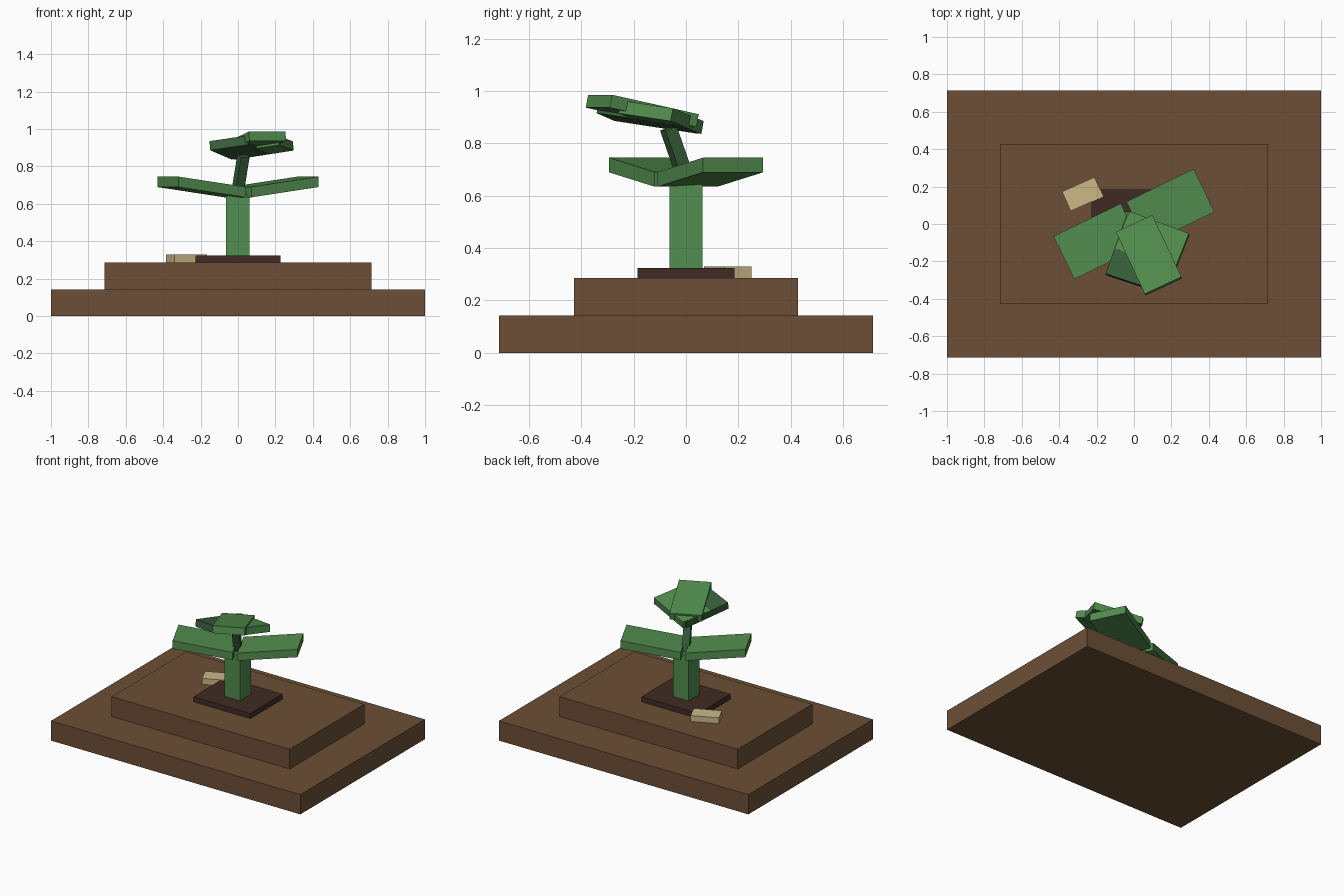
import bpy, bmesh
from math import radians
from mathutils import Matrix, Vector

cube = bpy.data.objects.get("Cube")
if cube:
    bpy.data.objects.remove(cube, do_unlink=True)


def material(name, rgb):
    # 8-bit sRGB to linear
    lin = [((c / 255 + 0.055) / 1.055) ** 2.4 for c in rgb] + [1.0]
    m = bpy.data.materials.new(name)
    m.use_nodes = True
    m.diffuse_color = lin
    m.node_tree.nodes["Principled BSDF"].inputs["Base Color"].default_value = lin
    return m


earth = material("earth_brown", (108, 79, 54))
soil = material("dark_soil", (64, 43, 35))
tan = material("pale_tan", (203, 184, 135))
green = material("leaf_green", (82, 141, 78))
dark_green = material("shaded_green", (56, 95, 59))


def box(name, size, centre, mat, rot=Matrix(), rise=0.0):
    """Box turned by rot; rise lifts its far (+x) end and keeps the ends upright."""
    bm = bmesh.new()
    bmesh.ops.create_cube(bm, size=1.0)
    for v in bm.verts:
        lift = v.co.x * rise
        v.co = v.co * Vector(size)
        v.co.z += lift
    bm.transform(Matrix.Translation(centre) @ rot)
    mesh = bpy.data.meshes.new(name)
    bm.to_mesh(mesh)
    bm.free()
    mesh.materials.append(mat)
    ob = bpy.data.objects.new(name, mesh)
    bpy.context.collection.objects.link(ob)
    return ob


def turn(deg):
    return Matrix.Rotation(radians(deg), 4, 'Z')


# Stepped ground
box("ground_lower", (2, 1.428, 0.143), (0, 0, 0.0715), earth)
box("ground_upper", (1.428, 0.856, 0.143), (0, 0, 0.2145), earth)
box("soil_patch", (0.457, 0.371, 0.037), (0, 0, 0.3045), soil)
box("stone", (0.19, 0.114, 0.043), (-0.275, 0.16, 0.3075), tan, turn(24))

# Trunk and the pair of broad lower leaves
box("trunk", (0.126, 0.126, 0.33), (-0.002, 0, 0.485), green)
for side, sign in (("left", 1), ("right", -1)):
    box("lower_leaf_" + side, (0.4, 0.255, 0.056), (0.195 * sign, 0.0925 * sign, 0.69),
        green, turn(26 if sign > 0 else 206), rise=0.055)

# Leaning upper stem
LEAN = -65
lean_dir = turn(LEAN) @ Vector((1, 0, 0))
side_axis = lean_dir.cross(Vector((0, 0, 1)))
box("upper_stem", (0.05, 0.05, 0.23), (0.012, -0.03, 0.75), dark_green,
    Matrix.Rotation(radians(-21), 4, side_axis) @ turn(LEAN))

# Three crown leaves fanned in one tilted plane
tilt = Matrix.Rotation(radians(11.5), 4, side_axis)
for name, fan, length, centre, mat in (
        ("crown_leaf_top", 0, 0.373, (0.08, -0.167, 0.924), green),
        ("crown_leaf_left", 44, 0.34, (0.0985, -0.095, 0.9), green),
        ("crown_leaf_right", -44, 0.34, (0.0075, -0.145, 0.901), dark_green)):
    box(name, (length, 0.216, 0.05), centre, mat, tilt @ turn(LEAN + fan))
